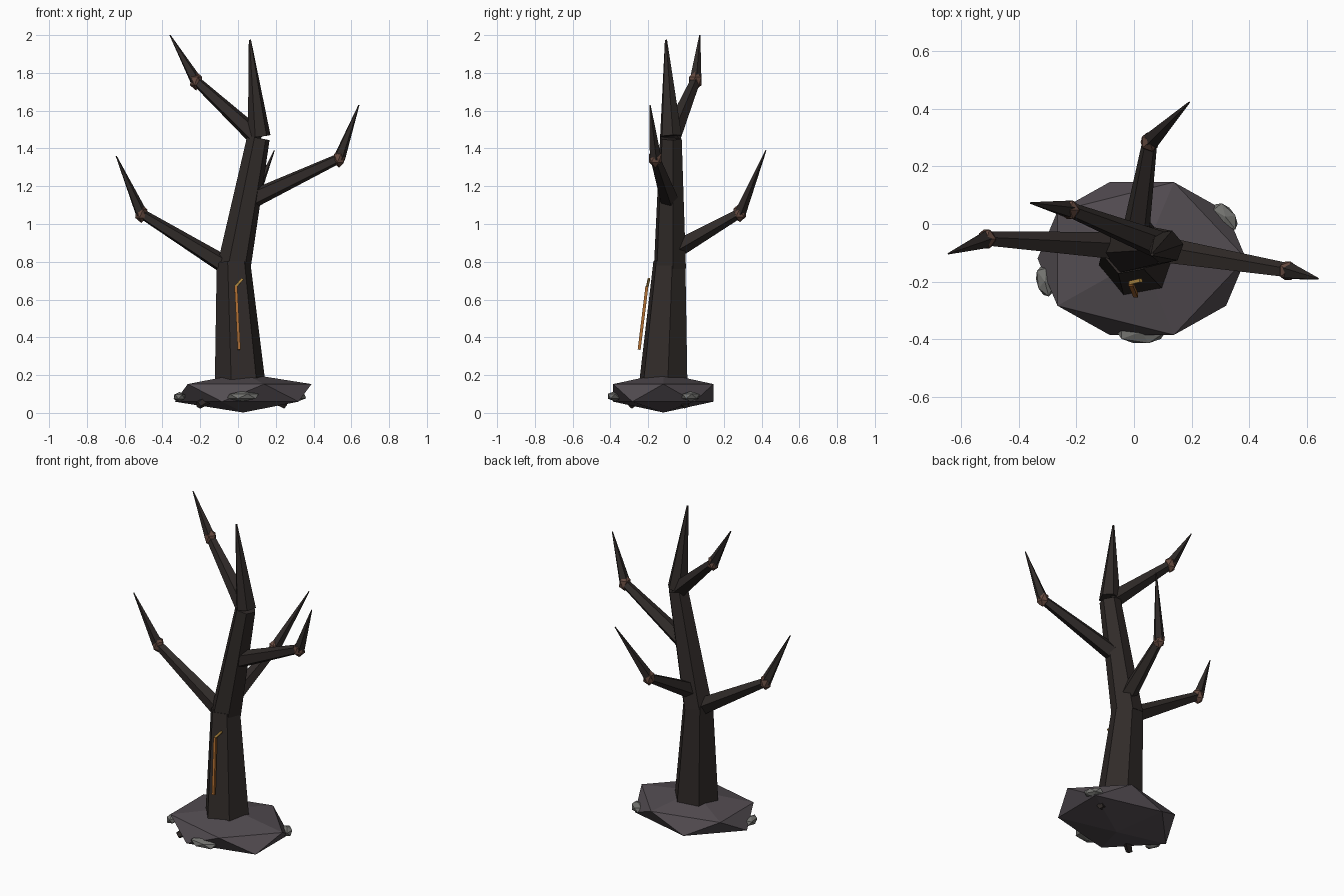
import bpy, bmesh, math
from mathutils import Vector, Matrix

if "Cube" in bpy.data.objects:
    bpy.data.objects.remove(bpy.data.objects["Cube"])


def material(name, rgb):
    m = bpy.data.materials.new(name)
    m.diffuse_color = (*rgb, 1)
    m.use_nodes = True
    m.node_tree.nodes["Principled BSDF"].inputs["Base Color"].default_value = m.diffuse_color
    return m


BARK = material("dark bark", (0.030, 0.024, 0.022))
ROCK = material("purple grey rock", (0.085, 0.072, 0.082))
STONE = material("pale stone", (0.17, 0.17, 0.16))
KNOT = material("brown knot", (0.13, 0.068, 0.050))
SCAR = material("orange scar", (0.42, 0.15, 0.03))
GLOW = material("amber scar", (0.42, 0.24, 0.05))


def finish(bm, name, mat):
    mesh = bpy.data.meshes.new(name)
    bm.to_mesh(mesh)
    bm.free()
    mesh.materials.append(mat)
    ob = bpy.data.objects.new(name, mesh)
    bpy.context.collection.objects.link(ob)
    return ob


def limb(name, a, b, r1, r2, mat=BARK, sides=6, spin=10):
    """Tapered prism running from point a to point b."""
    a, b = Vector(a), Vector(b)
    d = b - a
    bm = bmesh.new()
    rings = []
    turn = Vector((0, 0, 1)).rotation_difference(d)
    for c, r in ((a, r1), (b, r2)):
        ring = []
        for i in range(sides):
            t = math.radians(spin) + math.tau * i / sides
            ring.append(bm.verts.new(c + turn @ Vector((r * math.cos(t), r * math.sin(t), 0))))
        rings.append(ring)
    lo, hi = rings
    for i in range(sides):
        j = (i + 1) % sides
        bm.faces.new((lo[i], lo[j], hi[j], hi[i]))
    bm.faces.new(lo[::-1])
    bm.faces.new(hi)
    return finish(bm, name, mat)


def lump(name, centre, radii, mat, turn=0):
    """Squashed twenty-sided lump."""
    bm = bmesh.new()
    m = (Matrix.Translation(centre) @ Matrix.Rotation(math.radians(turn), 4, 'Z')
         @ Matrix.Diagonal((*radii, 1)))
    bmesh.ops.create_icosphere(bm, subdivisions=1, radius=1, matrix=m)
    return finish(bm, name, mat)


# Rock base with pale stones set in its rim
lump("base_rock", (0.027, -0.12, 0.106), (0.405, 0.312, 0.104), ROCK)
lump("rim_stone_front", (0.025, -0.375, 0.088), (0.095, 0.046, 0.028), STONE)
lump("rim_stone_right", (0.318, 0.025, 0.088), (0.062, 0.035, 0.026), STONE, -52)
lump("rim_stone_left", (-0.31, -0.2, 0.085), (0.06, 0.032, 0.026), STONE, -75)

# Roots, mostly buried in the rock
for i, tip in enumerate([(-0.21, -0.29, 0.04), (0.25, 0.0, 0.04), (-0.12, 0.04, 0.07),
                         (0.16, -0.27, 0.07)]):
    t = Vector(tip)
    start = Vector((0.01, -0.12, 0.17)).lerp(Vector((t.x, t.y, 0.17)), 0.1)
    limb(f"root_{i + 1}", start, t, 0.05, 0.02, sides=5)

# Trunk in three leaning sections
limb("trunk_lower", (0.014, -0.123, 0.10), (-0.024, -0.088, 0.80), 0.14, 0.09)
limb("trunk_middle", (-0.022, -0.085, 0.77), (0.108, -0.08, 1.455), 0.09, 0.061)
limb("trunk_top", (0.112, -0.08, 1.465), (0.063, -0.106, 1.975), 0.061, 0.006)

# Branches: start, knot centre, tip
branches = {
    "left": ((-0.05, -0.08, 0.77), (-0.512, -0.052, 1.055), (-0.645, -0.103, 1.36)),
    "right": ((0.05, -0.085, 1.12), (0.535, -0.163, 1.348), (0.64, -0.19, 1.63)),
    "back": ((0.0, -0.07, 0.86), (0.055, 0.285, 1.06), (0.192, 0.423, 1.39)),
    "upper": ((0.105, -0.08, 1.455), (-0.222, 0.049, 1.757), (-0.36, 0.073, 2.0)),
}
for name, (start, joint, tip) in branches.items():
    limb(f"{name}_branch", start, joint, 0.052, 0.027, sides=5)
    lump(f"{name}_knot", joint, (0.036, 0.038, 0.05), KNOT)
    limb(f"{name}_twig", joint, tip, 0.033, 0.003, sides=5)

# Bright scar down the front of the trunk
limb("scar_long", (0.006, -0.248, 0.335), (-0.011, -0.207, 0.67), 0.011, 0.011, SCAR, 4, 45)
limb("scar_short", (-0.013, -0.205, 0.668), (0.024, -0.196, 0.71), 0.009, 0.009, GLOW, 4, 45)
